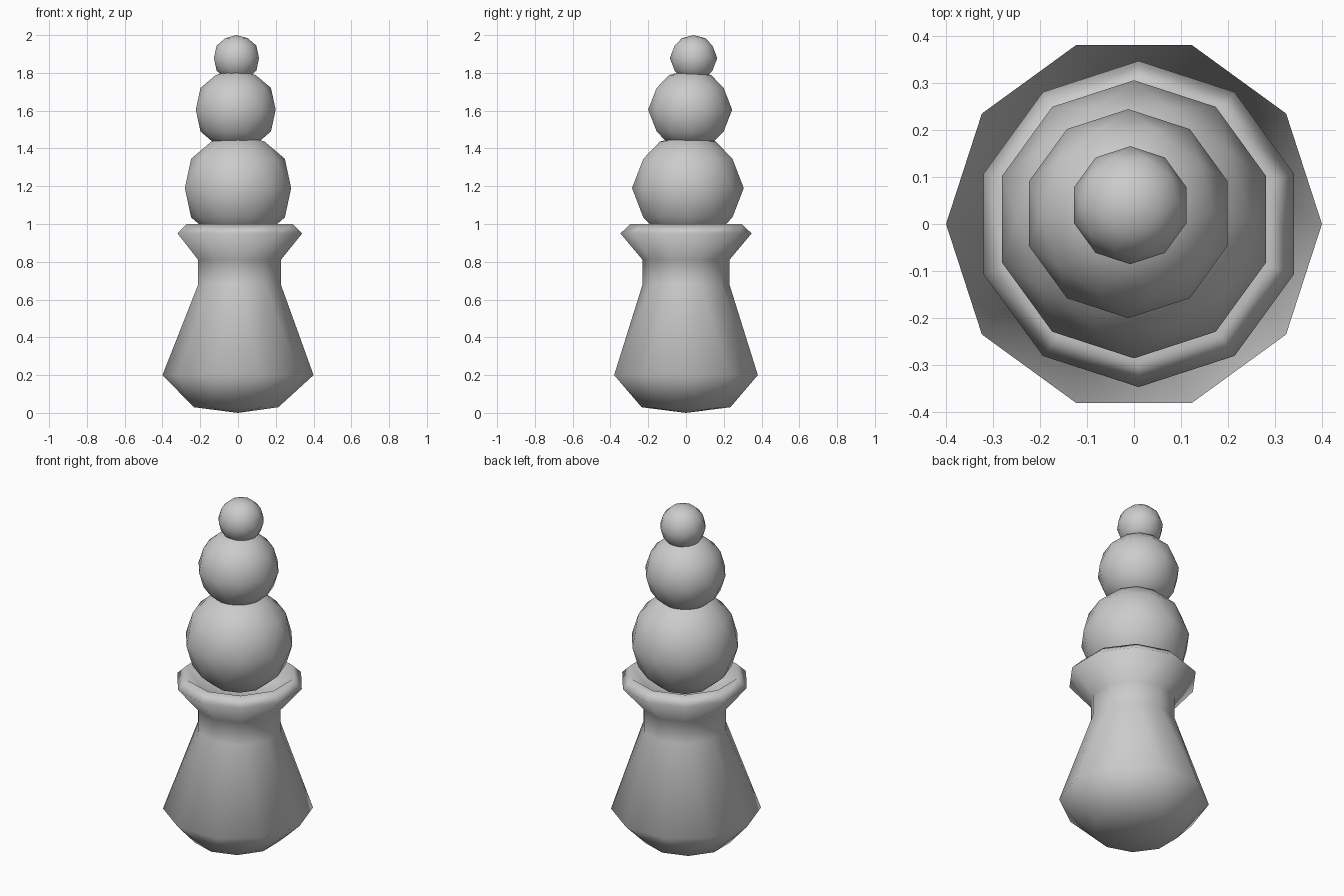
import bpy, bmesh
from math import sin, cos, pi, radians

if "Cube" in bpy.data.objects:
    bpy.data.objects.remove(bpy.data.objects["Cube"])

SIDES = 10


def lathe(name, bottom, rings, top):
    """Closed low-poly lathe. rings: (radius, z, centre_x, centre_y, half_steps of twist)."""
    bm = bmesh.new()
    loops = []
    for r, z, cx, cy, k in rings:
        loop = []
        for i in range(SIDES):
            a = 2 * pi * i / SIDES + k * pi / SIDES
            loop.append(bm.verts.new((cx + r * cos(a), cy + r * sin(a), z)))
        loops.append((loop, k))
    for (a, ka), (b, kb) in zip(loops, loops[1:]):
        for i in range(SIDES):
            j = (i + 1) % SIDES
            if ka == kb:
                bm.faces.new((a[i], a[j], b[j], b[i]))
            else:
                bm.faces.new((a[i], a[j], b[i]))
                bm.faces.new((a[j], b[j], b[i]))
    low, high = bm.verts.new(bottom), bm.verts.new(top)
    for i in range(SIDES):
        j = (i + 1) % SIDES
        bm.faces.new((low, loops[0][0][j], loops[0][0][i]))
        bm.faces.new((high, loops[-1][0][i], loops[-1][0][j]))
    bmesh.ops.recalc_face_normals(bm, faces=bm.faces[:])
    for f in bm.faces:
        f.smooth = True
    me = bpy.data.meshes.new(name)
    bm.to_mesh(me)
    bm.free()
    ob = bpy.data.objects.new(name, me)
    bpy.context.collection.objects.link(ob)
    return ob


def ball(name, cx, cy, cz, r, h):
    """Faceted ball with staggered rings; the equator has corners on the y axis."""
    rings = []
    for n, lat in enumerate((-60, -33, 0, 33, 60)):
        t = radians(lat)
        rings.append((r * cos(t) * 1.02, cz + h * sin(t), cx, cy, n + 1))
    lathe(name, (cx, cy, cz - h), rings, (cx, cy, cz + h))


# Flared pedestal with neck, rim and shallow bowl
lathe("pedestal", (0, 0, 0), [
    (0.235, 0.03, -0.01, 0, 1),
    (0.40, 0.20, 0, 0, 2),
    (0.23, 0.68, 0.008, 0, 3),
    (0.23, 0.81, 0.008, 0, 3),
    (0.347, 0.95, 0.01, 0, 3),
    (0.295, 1.00, 0.01, 0, 3),
    (0.20, 0.91, 0.01, 0, 3),
], (0.01, 0, 0.89))

# Three stacked balls
ball("lower_ball", 0.0, 0.01, 1.19, 0.29, 0.285)
ball("middle_ball", -0.012, 0.022, 1.605, 0.218, 0.212)
ball("top_ball", -0.008, 0.04, 1.878, 0.123, 0.122)
